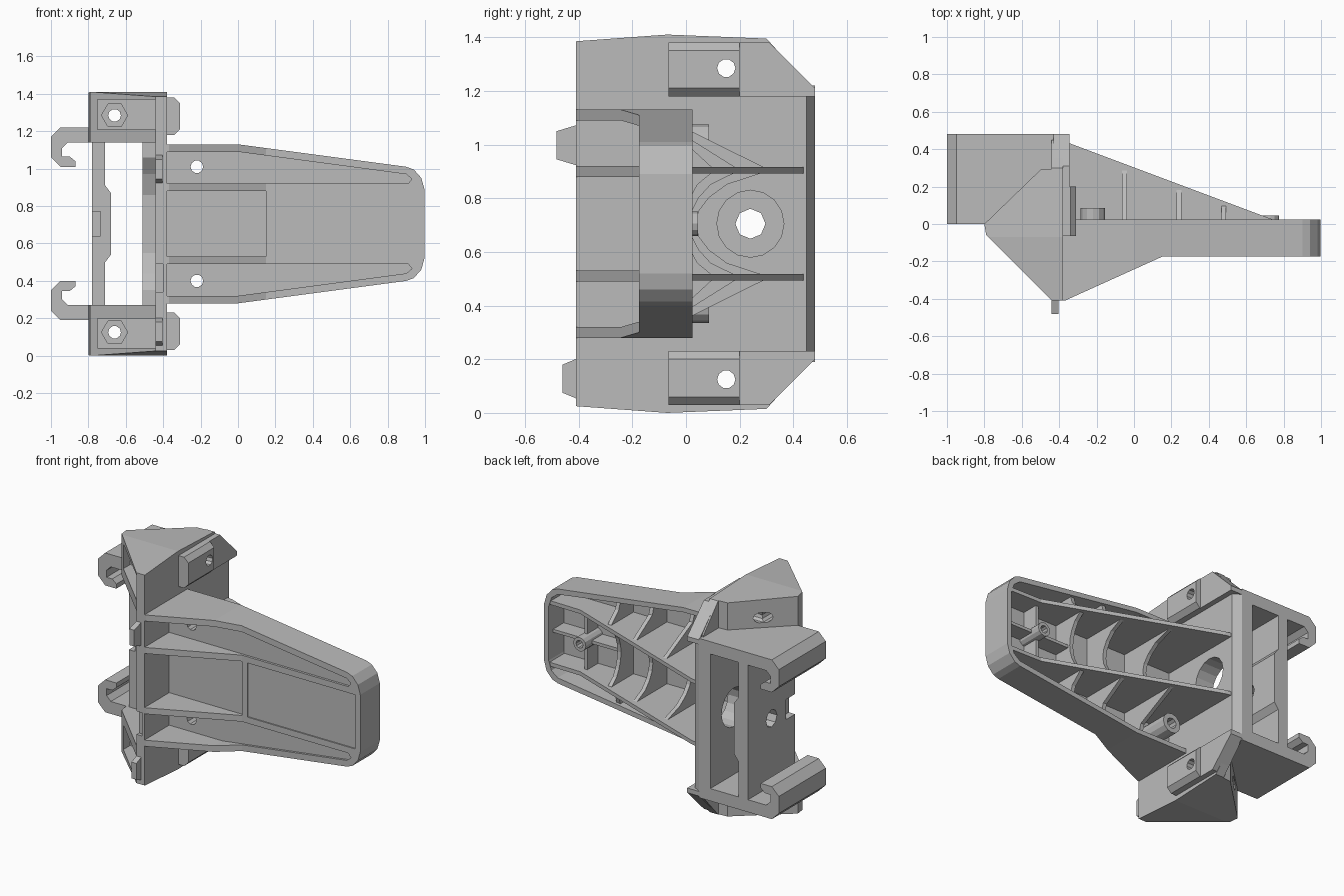
import bpy, bmesh, math
from mathutils import Vector

cube = bpy.data.objects.get("Cube")
if cube:
    bpy.data.objects.remove(cube)

MID = 0.705  # height of the symmetry plane
grey = bpy.data.materials.new("light_grey")
grey.use_nodes = True
grey.diffuse_color = (0.5, 0.5, 0.5, 1)
grey.node_tree.nodes["Principled BSDF"].inputs["Base Color"].default_value = (0.5, 0.5, 0.5, 1)


def place(axis, u, v, w):
    return {"x": (w, u, v), "y": (u, w, v), "z": (u, v, w)}[axis]


def flip(p):
    return (p[0], p[1], 2 * MID - p[2])


def prism(name, pts, axis, lo, hi, pair=False):
    """Extrude a 2D outline along an axis, optionally mirrored top to bottom."""
    bm = bmesh.new()
    for mirrored in ([False, True] if pair else [False]):
        rings = []
        for w in (lo, hi):
            ring = [place(axis, u, v, w) for u, v in pts]
            rings.append([bm.verts.new(flip(p) if mirrored else p) for p in ring])
        a, b = rings
        n = len(a)
        bm.faces.new(a)
        bm.faces.new(b[::-1])
        for i in range(n):
            bm.faces.new((a[i], b[i], b[(i + 1) % n], a[(i + 1) % n]))
    bmesh.ops.recalc_face_normals(bm, faces=bm.faces)
    mesh = bpy.data.meshes.new(name)
    bm.to_mesh(mesh)
    bm.free()
    mesh.materials.append(grey)
    ob = bpy.data.objects.new(name, mesh)
    bpy.context.collection.objects.link(ob)
    return ob


def box(name, x, y, z, pair=False):
    return prism(name, [(x[0], y[0]), (x[1], y[0]), (x[1], y[1]), (x[0], y[1])], "z", z[0], z[1], pair)


def rod(name, u, v, r, axis, lo, hi, pair=False, n=10):
    ang = [2 * math.pi * i / n for i in range(n)]
    return prism(name, [(u + r * math.cos(t), v + r * math.sin(t)) for t in ang], axis, lo, hi, pair)


def combine(ob, tools, mode="DIFFERENCE"):
    """Apply boolean tools to a part and discard the tools."""
    for tool in tools:
        mod = ob.modifiers.new("bool", "BOOLEAN")
        mod.object, mod.operation, mod.solver = tool, mode, "EXACT"
    bpy.context.view_layer.update()
    deps = bpy.context.evaluated_depsgraph_get()
    mesh = bpy.data.meshes.new_from_object(ob.evaluated_get(deps))
    ob.modifiers.clear()
    ob.data = mesh
    for tool in tools:
        bpy.data.objects.remove(tool)
    return ob


def symmetric(half):
    """Close a half outline by mirroring it about the middle height."""
    return half + [(u, 2 * MID - v) for u, v in reversed(half)]


# Arm body: side outline intersected with its plan, then hollowed both sides
arm = prism("arm_body", symmetric([(-0.4, 1.13), (0, 1.13), (0.9, 1.01), (0.94, 0.995), (0.98, 0.95), (0.997, 0.89)]),
            "y", -0.45, 0.025)
plan = prism("plan", [(-0.4, -0.41), (-0.37, -0.41), (0.15, -0.175), (1, -0.175), (1, 0.03), (-0.4, 0.03)],
             "z", 0.1, 1.3)
combine(arm, [plan], "INTERSECT")
front, back = -0.16, -0.13
rear_cavity = prism("rear_cavity", symmetric([(-0.39, 1.1), (0, 1.1), (0.9, 0.975), (0.945, 0.94), (0.965, 0.88)]),
                    "y", back, 0.2)
channels = prism("channels", [(-0.38, 0.92), (-0.38, 1.09), (0, 1.09), (0.9, 0.97), (0.93, 0.945), (0.91, 0.92)],
                 "y", -0.6, front, True)
deep_pocket = box("deep_pocket", (-0.38, 0.15), (-0.6, front), (0.53, 0.88))
end_panel = box("end_panel", (0.19, 0.96), (-0.6, -0.167), (0.53, 0.88))
combine(arm, [rear_cavity, channels, deep_pocket, end_panel,
              rod("screw_holes", -0.22, 1.01, 0.034, "y", -0.6, 0.3, True)])

# Long stiffening ribs on the back of the arm
prism("long_rib", [(-0.39, back), (0.97, back), (0.97, 0.02), (0.74, 0.025), (-0.34, 0.43), (-0.39, 0.44)],
      "z", 0.892, 0.917, True)


def rib_height(x):
    return 0.43 - (x + 0.34) * 0.375


# Cross ribs: scooped in the middle, sloping down towards the outer walls
for i, x in enumerate((-0.05, 0.24, 0.48)):
    top = rib_height(x) - 0.02
    depth = top + 0.03
    scoop = [(top - depth * math.sin(math.pi * k / 8) ** 0.6 * 0.8, 0.9 - 0.39 * k / 8) for k in range(9)]
    prism(f"cross_rib_{i}", [(back, 0.51), (back, 0.9)] + scoop, "x", x - 0.013, x + 0.013)
    wall = 1.11 - max(x, 0) * 0.133
    prism(f"outer_rib_{i}", [(back, 0.9), (top, 0.91), (0.02, wall - 0.06), (0, wall), (back, wall)],
          "x", x - 0.013, x + 0.013, True)

# Screw bosses and the cross around the end boss
combine(rod("side_boss", -0.22, 1.01, 0.065, "y", back, 0.085, True, 12),
        [rod("bore", -0.22, 1.01, 0.034, "y", -0.3, 0.2, True)])
combine(rod("end_boss", 0.73, MID, 0.045, "y", back, 0.045, False, 12),
        [rod("bore", 0.73, MID, 0.025, "y", -0.1, 0.2)])
box("boss_rib_upright", (0.72, 0.74), (back, -0.02), (0.75, 0.9), True)
box("boss_rib_outer", (0.77, 0.97), (back, -0.02), (0.695, 0.715))
box("boss_rib_inner", (0.48, 0.69), (back, -0.02), (0.695, 0.715))

# Mounting plate with a large bore and front notch
side = symmetric([(-0.41, 1.385), (-0.07, 1.41), (0.3, 1.395), (0.45, 1.23)])
plate = prism("mount_plate", side, "x", -0.44, -0.38)
combine(plate, [rod("bore", 0.24, MID, 0.125, "x", -0.7, -0.2, False, 16),
                box("notch", (-0.6, -0.2), (-0.6, -0.385), (0.34, 0.49)),
                rod("side_holes", 0.15, 1.285, 0.034, "x", -1, 0, True)])
prism("plate_bevel", [(-0.44, 0.45), (-0.38, 0.45), (-0.43, 0.48), (-0.44, 0.48)], "z", 0.23, 1.18)

# Box wall behind the plate, with an arched front edge
wall = prism("box_wall", symmetric([(0.48, 1.2), (0, 1.2), (0, 1.06), (0.06, 0.97), (0.1, 0.86)]), "x", -0.51, -0.43)
combine(wall, [rod("bore", 0.24, MID, 0.125, "x", -0.7, -0.2, False, 16)])

# Hooked shelves top and bottom of the box
prism("hook_shelf", [(-0.43, 1.22), (-0.95, 1.22), (-1, 1.17), (-1, 1.06), (-0.95, 1.01), (-0.87, 1.01),
                     (-0.87, 1.04), (-0.9, 1.065), (-0.94, 1.065), (-0.94, 1.11), (-0.91, 1.14), (-0.43, 1.14)],
      "y", 0, 0.48, True)

# Outer upright of the box
bar = prism("box_upright", symmetric([(-0.78, 1.2), (-0.71, 1.2), (-0.71, 0.91), (-0.68, 0.87)])[:], "y", 0, 0.48)
bar.data.update()
combine(bar, [box("notch", (-0.85, -0.735), (-0.1, 0.09), (0.64, 0.77)),
              rod("bore", 0.24, MID, 0.056, "x", -1, -0.6, False, 8)])

# Wedge-shaped caps with a front pocket, nut recess and two crossing holes
caps = prism("end_cap", [(-0.8, 0), (-0.79, -0.06), (-0.44, -0.41), (-0.38, -0.41), (-0.38, 0.3), (-0.5, 0.29)],
             "z", 1.14, 1.5, True)
combine(caps, [prism("limit", side, "x", -1, 0)], "INTERSECT")
combine(caps, [box("pocket", (-0.75, -0.44), (-0.6, -0.03), (1.21, 1.37), True),
               rod("nut", -0.66, 1.285, 0.07, "y", -0.1, 0.02, True, 6),
               rod("screw", -0.66, 1.285, 0.034, "y", -0.3, 0.4, True),
               rod("cross_hole", 0.15, 1.285, 0.034, "x", -1, 0, True)])

# Side pads and rear corner plates beside the caps
pad = prism("side_pad", [(-0.39, 1.38), (-0.34, 1.38), (-0.31, 1.35), (-0.31, 1.21), (-0.34, 1.18), (-0.39, 1.18)],
            "y", -0.065, 0.2, True)
combine(pad, [rod("hole", 0.15, 1.285, 0.034, "x", -1, 0, True)])
prism("corner_plate", [(0.2, 1.18), (0.2, 1.38), (0.31, 1.38), (0.48, 1.21), (0.48, 1.18)], "x", -0.43, -0.345, True)

# Locating tabs on the front edge of the plate
for name, z, reach in (("upper_tab", 0.93, -0.482), ("lower_tab", 0.06, -0.46)):
    prism(name, [(-0.4, z - 0.01), (reach, z + 0.015), (reach, z + 0.12), (-0.4, z + 0.145)], "x", -0.44, -0.405)
